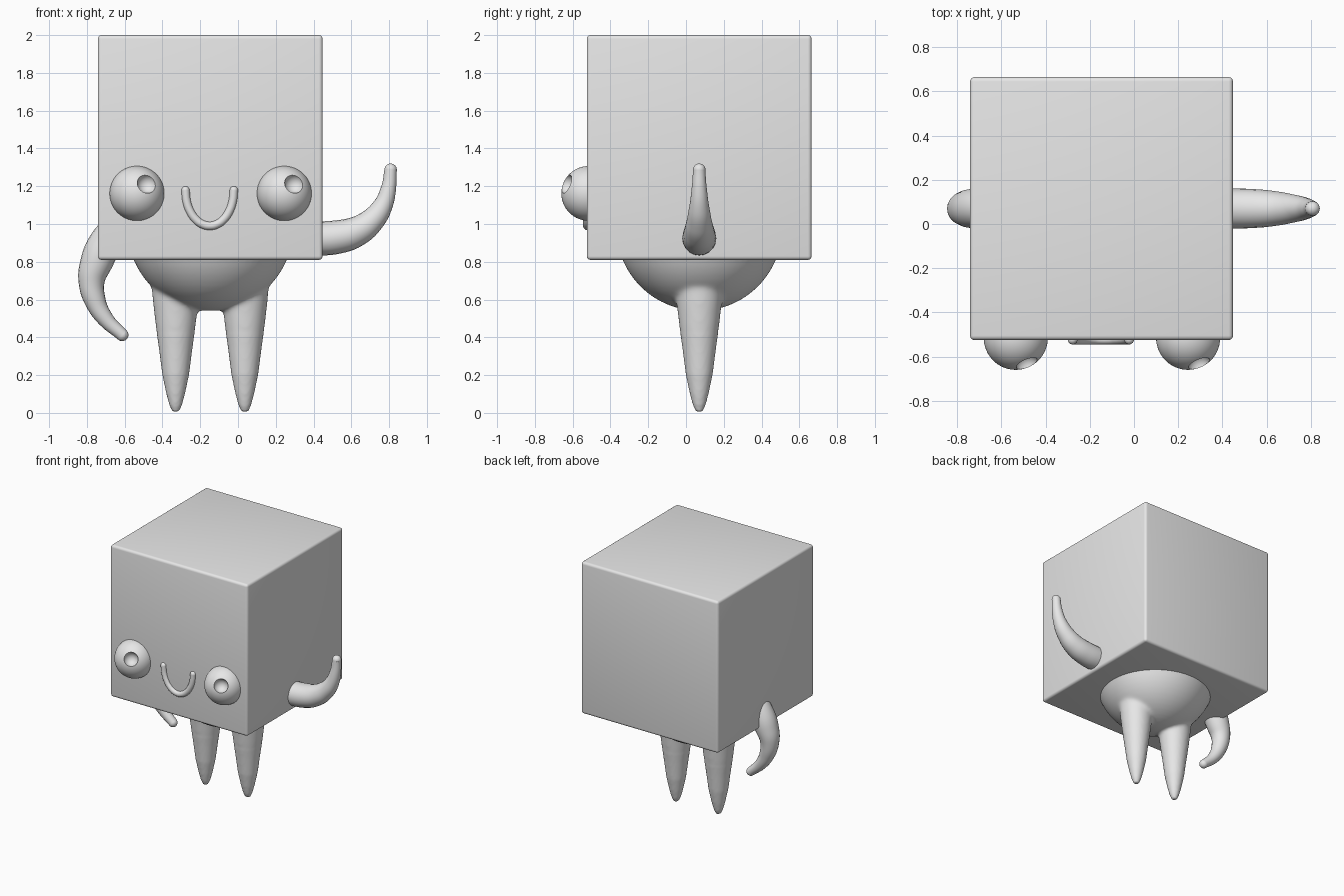
import bpy, bmesh, math
from mathutils import Vector, Matrix

cube = bpy.data.objects.get("Cube")
if cube:
    bpy.data.objects.remove(cube, do_unlink=True)

grey = bpy.data.materials.new("light grey")
grey.use_nodes = True
grey.diffuse_color = (0.8, 0.8, 0.8, 1)
grey.node_tree.nodes["Principled BSDF"].inputs["Base Color"].default_value = (0.8, 0.8, 0.8, 1)

CX, CY = -0.147, 0.07          # centre line of head and body
FACE = -0.52                   # front plane of the head


def finish(obj, angle=40):
    """Give the part its material and smooth shading."""
    obj.data.materials.clear()
    obj.data.materials.append(grey)
    bpy.ops.object.select_all(action='DESELECT')
    obj.select_set(True)
    bpy.context.view_layer.objects.active = obj
    bpy.ops.object.shade_smooth_by_angle(angle=math.radians(angle))
    return obj


def from_bmesh(name, bm):
    mesh = bpy.data.meshes.new(name)
    bm.to_mesh(mesh)
    bm.free()
    obj = bpy.data.objects.new(name, mesh)
    bpy.context.collection.objects.link(obj)
    return obj


def add_sphere(bm, centre, radius, segments=48):
    bmesh.ops.create_uvsphere(bm, u_segments=segments, v_segments=segments // 2,
                              radius=radius, matrix=Matrix.Translation(centre))


def apply(obj, mod):
    bpy.ops.object.select_all(action='DESELECT')
    obj.select_set(True)
    bpy.context.view_layer.objects.active = obj
    bpy.ops.object.modifier_apply(modifier=mod.name)


def tube(name, path, y, caps):
    """Tapered tube through (x, z, radius) points, with round ends."""
    curve = bpy.data.curves.new(name, 'CURVE')
    curve.dimensions = '3D'
    curve.bevel_depth = 1
    curve.bevel_resolution = 8
    curve.resolution_u = 8
    curve.use_fill_caps = True
    spline = curve.splines.new('BEZIER')
    spline.radius_interpolation = 'CARDINAL'
    spline.bezier_points.add(len(path) - 1)
    for point, (x, z, r) in zip(spline.bezier_points, path):
        point.co = (x, y, z)
        point.radius = r
        point.handle_left_type = point.handle_right_type = 'AUTO'
    obj = bpy.data.objects.new(name, curve)
    bpy.context.collection.objects.link(obj)
    bpy.ops.object.select_all(action='DESELECT')
    obj.select_set(True)
    bpy.context.view_layer.objects.active = obj
    bpy.ops.object.convert(target='MESH')
    obj = bpy.context.view_layer.objects.active
    bm = bmesh.new()
    bm.from_mesh(obj.data)
    for i in caps:
        x, z, r = path[i]
        add_sphere(bm, (x, y, z), r, 24)
    bm.to_mesh(obj.data)
    bm.free()
    return finish(obj, 60)


# Head: large cube with softened edges
bm = bmesh.new()
bmesh.ops.create_cube(bm, size=1.19, matrix=Matrix.Translation((CX, CY, 1.405)))
head = from_bmesh("head", bm)
bevel = head.modifiers.new("soft edges", 'BEVEL')
bevel.width = 0.02
bevel.segments = 4
apply(head, bevel)
finish(head)

# Body: ball and two pointed legs fused into one skin
bm = bmesh.new()
add_sphere(bm, (CX, CY, 0.98), 0.44, 64)
leg_profile = [(0, 0), (0.02, 0.007), (0.034, 0.04), (0.05, 0.1), (0.071, 0.2),
               (0.089, 0.34), (0.106, 0.46), (0.12, 0.58), (0.13, 0.7), (0, 0.8)]
for side in (-1, 1):
    origin = Vector((CX + side * 0.183, CY, 0.003))
    verts = [bm.verts.new(origin + Vector((r, 0, z))) for r, z in leg_profile]
    edges = [bm.edges.new(pair) for pair in zip(verts, verts[1:])]
    spun = bmesh.ops.spin(bm, geom=verts + edges, cent=origin, axis=(0, 0, 1),
                          angle=math.tau, steps=32, use_duplicate=False)
bmesh.ops.remove_doubles(bm, verts=bm.verts[:], dist=0.0005)
bmesh.ops.recalc_face_normals(bm, faces=bm.faces[:])
body = from_bmesh("body_and_legs", bm)
remesh = body.modifiers.new("fuse", 'REMESH')
remesh.mode = 'VOXEL'
remesh.voxel_size = 0.011
apply(body, remesh)
# Soften only where the legs join the ball
joint = body.vertex_groups.new(name="joint")
joint.add([v.index for v in body.data.vertices if 0.42 < v.co.z < 0.8], 1.0, 'REPLACE')
for group, repeats in (("joint", 16), ("", 2)):
    smooth = body.modifiers.new("soften", 'SMOOTH')
    smooth.factor = 0.5
    smooth.iterations = repeats
    smooth.vertex_group = group
    apply(body, smooth)
finish(body, 80)

# Eyes: balls set in the face, each with a round pupil hollow
for name, x in (("right_eye", -0.535), ("left_eye", 0.245)):
    centre = Vector((x, FACE + 0.005, 1.162))
    bm = bmesh.new()
    add_sphere(bm, centre, 0.145, 64)
    eye = from_bmesh(name, bm)
    bm = bmesh.new()
    gaze = Vector((0.053, -0.124, 0.052)).normalized()
    add_sphere(bm, centre + gaze * 0.145, 0.052, 40)
    cutter = from_bmesh(name + "_cutter", bm)
    cutter.hide_render = True
    cut = eye.modifiers.new("pupil", 'BOOLEAN')
    cut.operation = 'DIFFERENCE'
    cut.solver = 'EXACT'
    cut.object = cutter
    apply(eye, cut)
    bpy.data.objects.remove(cutter, do_unlink=True)
    finish(eye)

# Smile: half-ellipse tube
smile = [(-0.15 + 0.128 * math.cos(a), 1.178 + 0.188 * math.sin(a), 0.022)
         for a in (math.pi * (1 + i / 10) for i in range(11))]
tube("smile", smile, FACE - 0.003, (0, -1))

# Arms: one raised, one hanging
tube("left_arm", [(0.40, 0.922, 0.09), (0.52, 0.93, 0.089), (0.62, 0.957, 0.081),
                  (0.70, 1.01, 0.068), (0.763, 1.09, 0.053), (0.797, 1.19, 0.04),
                  (0.808, 1.287, 0.033)], CY, (-1,))
tube("right_arm", [(-0.63, 0.98, 0.088), (-0.70, 0.90, 0.09), (-0.748, 0.80, 0.086),
                   (-0.775, 0.70, 0.07), (-0.755, 0.59, 0.056), (-0.70, 0.495, 0.043),
                   (-0.613, 0.413, 0.033)], CY, (-1,))
